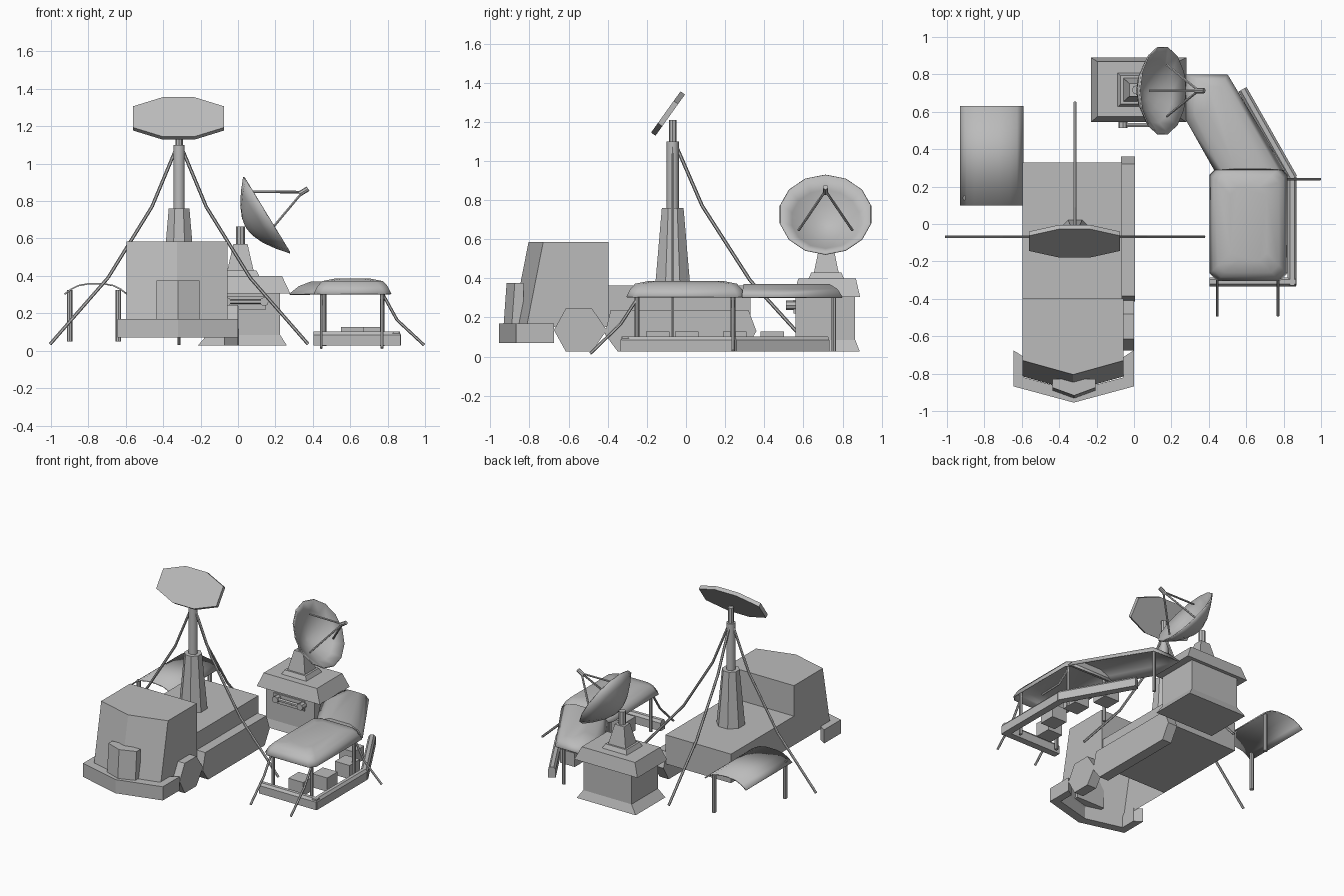
import bpy, bmesh, math
from mathutils import Vector, Matrix

if "Cube" in bpy.data.objects:
    bpy.data.objects.remove(bpy.data.objects["Cube"])

grey = bpy.data.materials.new("plain grey")
grey.use_nodes = True
GREY = (0.5, 0.5, 0.5, 1)
grey.diffuse_color = GREY
grey.node_tree.nodes["Principled BSDF"].inputs["Base Color"].default_value = GREY


def finish(name, bm, smooth=None, solid=0):
    bmesh.ops.recalc_face_normals(bm, faces=bm.faces)
    mesh = bpy.data.meshes.new(name)
    bm.to_mesh(mesh)
    bm.free()
    mesh.materials.append(grey)
    ob = bpy.data.objects.new(name, mesh)
    bpy.context.collection.objects.link(ob)
    if solid:
        mod = ob.modifiers.new("thickness", "SOLIDIFY")
        mod.thickness = solid
        mod.offset = -1
    if smooth:
        bpy.ops.object.select_all(action="DESELECT")
        ob.select_set(True)
        bpy.context.view_layer.objects.active = ob
        bpy.ops.object.shade_smooth_by_angle(angle=math.radians(smooth))
    return ob


def loft(name, loops, start=True, end=True, smooth=None, solid=0):
    """Skin closed loops of equal length, with optional end caps."""
    bm = bmesh.new()
    rows = [[bm.verts.new(p) for p in loop] for loop in loops]
    n = len(rows[0])
    for a, b in zip(rows, rows[1:]):
        for i in range(n):
            j = (i + 1) % n
            bm.faces.new((a[i], a[j], b[j], b[i]))
    if start:
        bm.faces.new(rows[0])
    if end:
        bm.faces.new(rows[-1])
    return finish(name, bm, smooth, solid)


def rect(x0, x1, y0, y1, z):
    return [(x0, y0, z), (x1, y0, z), (x1, y1, z), (x0, y1, z)]


def flat(pts, z):
    return [(x, y, z) for x, y in pts]


def box(name, x0, x1, y0, y1, z0, z1):
    return loft(name, [rect(x0, x1, y0, y1, z0), rect(x0, x1, y0, y1, z1)])


def side_prism(name, pts, x0, x1, smooth=None):
    return loft(name, [[(x, y, z) for y, z in pts] for x in (x0, x1)], smooth=smooth)


def ring(x, y, z, r, n=8):
    return [(x + r * math.cos(math.tau * (i + .5) / n),
             y + r * math.sin(math.tau * (i + .5) / n), z) for i in range(n)]


def rods(name, pts, r, n=6):
    """Round bar running through a list of points."""
    bm = bmesh.new()
    pts = [Vector(p) for p in pts]
    for a, b in zip(pts, pts[1:]):
        d = b - a
        m = Matrix.Translation((a + b) / 2) @ d.to_track_quat("Z", "Y").to_matrix().to_4x4()
        bmesh.ops.create_cone(bm, cap_ends=True, segments=n, radius1=r, radius2=r,
                              depth=d.length, matrix=m)
    return finish(name, bm, 40)


# Truck cab with a pointed, raked nose
def cab_loop(z, side, nose):
    return flat([(-.595, -.397), (-.595, side), (-.325, nose), (-.055, side), (-.055, -.397)], z)


loft("cab", [cab_loop(.15, -.815, -.89), cab_loop(.585, -.73, -.805)], start=False)


def grille_loop(z, dy):
    return flat([(-.435, -.83), (-.435, -.89 + dy), (-.32, -.932 + dy),
                 (-.207, -.89 + dy), (-.207, -.83)], z)


loft("grille", [grille_loop(.165, 0), grille_loop(.375, .015)])
bumper = [(-.645, -.675), (-.645, -.868), (-.322, -.955), (0, -.868), (0, -.675),
          (-.055, -.71), (-.055, -.82), (-.322, -.89), (-.59, -.82), (-.59, -.71)]
loft("bumper", [flat(bumper, .07), flat(bumper, .17)])

# Truck bed and running gear
box("bed", -.595, -.065, -.397, .33, .15, .362)
side_prism("front_wheel", [(-.675, .135), (-.615, .245), (-.48, .245), (-.405, .135),
                           (-.48, .027), (-.615, .027)], -.075, 0)
side_prism("track", [(-.415, .115), (-.385, .237), (.32, .237), (.36, .13),
                     (.30, .027), (-.35, .027)], -.07, .005)

# Mast with tilted octagonal antenna panel
MX, MY = -.315, -.068
loft("mast_base", [ring(MX, MY, .36, .097), ring(MX, MY, .76, .06)])
rods("mast_tube", [(MX, MY, .75), (MX, MY, 1.10)], .031, 10)
rods("mast_tip", [(MX, MY, 1.09), (MX, MY, 1.21)], .02, 8)
up = Vector((0, .58, .81))
normal = Vector((0, -.81, .58))
mid = Vector((-.318, -.092, 1.242))
octagon = [(-.243, -.07), (-.085, -.13), (.085, -.13), (.243, -.07),
           (.243, .07), (.085, .13), (-.085, .13), (-.243, .07)]
loft("antenna_panel", [[mid + Vector((u, 0, 0)) + up * v + normal * d for u, v in octagon]
                       for d in (.014, -.014)])

# Three sagging guy wires
sag = [(.02, 1.07), (.145, .77), (.38, .39), (.69, .035)]
for name, dx, dy in (("left", 1, 0), ("right", -1, 0), ("rear", 0, 1)):
    rods(name + "_guy_wire", [(MX + dx * r, MY + dy * r * 1.04, z) for r, z in sag], .009)

# Small arched shelter beside the truck
arch = [(-.93, .305), (-.895, .332), (-.855, .352), (-.80, .362), (-.72, .362),
        (-.665, .352), (-.625, .332), (-.59, .305)]
bm = bmesh.new()
rows = [[bm.verts.new((x, y, z)) for x, z in arch] for y in (.10, .63)]
for i in range(len(arch) - 1):
    bm.faces.new((rows[0][i], rows[0][i + 1], rows[1][i + 1], rows[1][i]))
finish("side_shelter_roof", bm, 40, .008)
for name, x, y in (("front", -.90, .14), ("rear", -.64, .59)):
    rods("side_shelter_post_" + name, [(x, y, .05), (x, y, .325)], .015, 8)

# Generator cabin
box("cabin_body", -.165, .225, .56, .865, .08, .31)
loft("cabin_skirt", [rect(-.215, .262, .545, .888, .027), rect(-.165, .225, .56, .865, .085)])
loft("cabin_roof", [rect(-.23, .28, .545, .89, .305), rect(-.195, .235, .575, .868, .40)])
box("cabin_front_plate", -.10, .15, .55, .562, .22, .29)
rods("cabin_front_bar", [(-.06, .53, .262), (.14, .53, .262)], .013)
for x in (-.06, .14):
    rods("cabin_bar_knob", [(x, .512, .262), (x, .56, .262)], .024, 8)

# Dish pedestal
DX, DY = .013, .717
for name, a, z0, b, z1 in (("pedestal_foot", .10, .40, .085, .43),
                           ("pedestal_neck", .07, .43, .038, .57)):
    loft(name, [rect(DX - h, DX + h, DY - h * .9, DY + h * .9, z)
                for h, z in ((a, z0), (b, z1))])
rods("pedestal_tube", [(DX, DY, .56), (DX, DY, .665)], .024, 8)

# Dish opening to the left and upward
axis = Vector((.854, 0, .52))
t = Vector((.52, 0, -.854))
centre = Vector((.152, .713, .725))
N = 14
loops = []
for r, d in ((.012, -.128), (.055, -.12), (.115, -.094), (.18, -.05), (.24, 0)):
    loops.append([centre + axis * d + (t * math.cos(math.tau * i / N)
                  + Vector((0, 1, 0)) * math.sin(math.tau * i / N)) * r for i in range(N)])
loft("dish", loops, end=False, smooth=35, solid=.008)
tip = Vector((.345, .713, .848))
for name, p in (("upper", (.08, .713, .85)), ("lower_front", (.175, .575, .645)),
                ("lower_rear", (.175, .851, .645))):
    rods("feed_arm_" + name, [p, tip], .007)
rods("feed_head", [tip - axis * .02, tip + axis * .035], .014, 8)


# Main tent roof, a rounded hollow shell
def tent_loop(i, z, c=.04):
    x0, x1, y0, y1 = .405 + i, .82 - i, -.305 + i, .305 - i
    return flat([(x0 + c, y0), (x1 - c, y0), (x1, y0 + c), (x1, y1 - c),
                 (x1 - c, y1), (x0 + c, y1), (x0, y1 - c), (x0, y0 + c)], z)


loft("main_tent_roof", [tent_loop(0, .305), tent_loop(.02, .345), tent_loop(.045, .372),
                        tent_loop(.11, .385)], start=False, smooth=50, solid=.008)

# Angled tent roof leading to the cabin
eave = [(.275, .56), (.43, .285), (.81, .285), (.50, .80), (.275, .80)]
mid_roof = [(.325, .58), (.47, .29), (.77, .29), (.485, .775), (.335, .775)]
ridge = [(.39, .61), (.54, .295), (.70, .295), (.46, .735), (.40, .735)]
loft("angled_tent_roof", [flat(eave, .305), flat(mid_roof, .345), flat(ridge, .37)],
     start=False, smooth=50, solid=.008)

# Tent posts and ropes
for x, y in ((.46, -.25), (.77, -.25), (.46, .24), (.77, .24), (.46, .755)):
    rods("tent_post", [(x, y, .025), (x, y, .35)], .012, 8)
for x in (.445, .77):
    rods("front_tent_rope", [(x, -.24, .31), (x, -.335, .165), (x, -.49, .015)], .008)
rods("side_tent_rope", [(.77, .24, .31), (.85, .24, .165), (.995, .24, .03)], .008)

# Low barrier around the tent
barrier = [(-.025, .027), (.025, .027), (.025, .085), (.012, .102), (-.012, .102), (-.025, .085)]
for name, a, b in (("front", (.405, -.31), (.865, -.31)), ("side", (.845, -.33), (.845, .25)),
                   ("angled", (.85, .245), (.58, .72))):
    a, b = Vector((*a, 0)), Vector((*b, 0))
    d = (b - a).normalized()
    across = Vector((-d.y, d.x, 0))
    loft(name + "_barrier", [[p + across * u + Vector((0, 0, z)) for u, z in barrier]
                             for p in (a, b)])

# Crates under the tent
for x, y in ((.61, -.145), (.70, .005), (.71, .25), (.61, .44)):
    box("crate", x - .06, x + .06, y - .06, y + .06, .027, .127)
